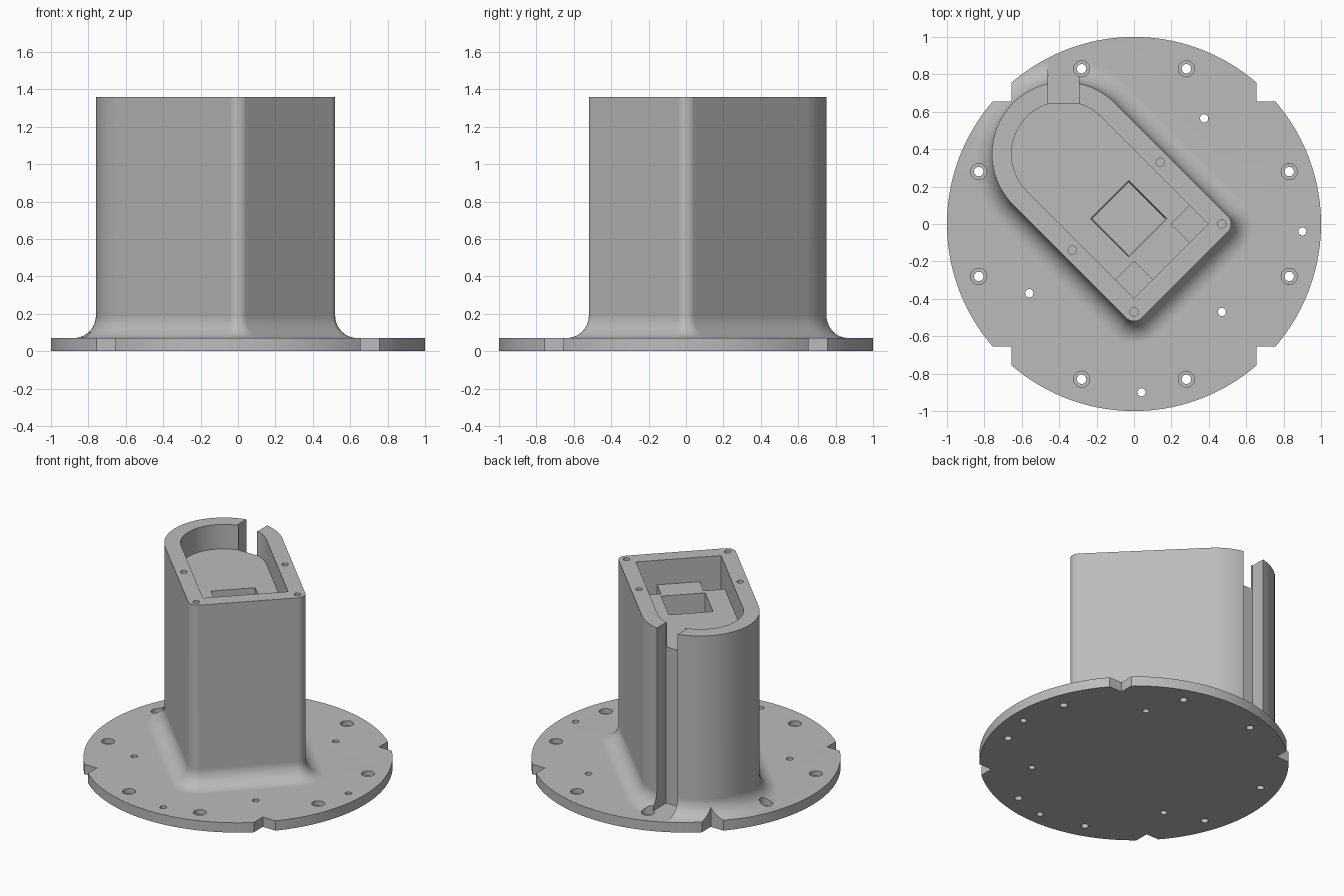
import bpy, bmesh
from math import sin, cos, pi, radians, sqrt

cube = bpy.data.objects.get("Cube")
if cube:
    bpy.data.objects.remove(cube, do_unlink=True)

PLATE, TOP, FLOOR = 0.07, 1.36, 1.185    # key heights
HALF, CORNER, FILLET = 0.385, 0.06, 0.12  # tower half width, corner and foot radius
END = -0.53                               # centre of the round end along the tower axis


def diagonal(u, v):
    """Tower axes to model axes: u runs towards +x -y, v towards +x +y."""
    return (u + v) / sqrt(2), (v - u) / sqrt(2)


def arc(cx, cy, r, start, stop, n):
    return [(cx + r * cos(radians(start + (stop - start) * i / n)),
             cy + r * sin(radians(start + (stop - start) * i / n))) for i in range(n + 1)]


def outline(h, c):
    """Outline round at one end and square at the other, with corner radius c."""
    pts = arc(END, 0, h, 90, 270, 40)
    k = h - c
    if c > 0:
        pts += arc(k, -k, c, -90, 0, 10) + arc(k, k, c, 0, 90, 10)
    else:
        pts += [(h, -h), (h, h)]
    return [diagonal(u, v) for u, v in pts]


def circle(x, y, r, n=24):
    return arc(x, y, r, 0, 360, n)[:-1]


def box(x0, x1, y0, y1):
    return [(x0, y0), (x1, y0), (x1, y1), (x0, y1)]


def loft(bm, rings):
    """Closed solid through (outline, height) rings."""
    loops = [[bm.verts.new((x, y, z)) for x, y in pts] for pts, z in rings]
    for a, b in zip(loops, loops[1:]):
        for i in range(len(a)):
            j = (i + 1) % len(a)
            bm.faces.new((a[i], a[j], b[j], b[i]))
    bm.faces.new(loops[0][::-1])
    bm.faces.new(loops[-1])


def solid(name, shapes):
    bm = bmesh.new()
    for rings in shapes:
        loft(bm, rings)
    bmesh.ops.recalc_face_normals(bm, faces=bm.faces[:])
    mesh = bpy.data.meshes.new(name)
    bm.to_mesh(mesh)
    bm.free()
    ob = bpy.data.objects.new(name, mesh)
    bpy.context.collection.objects.link(ob)
    return ob


def prism(pts, z0, z1):
    return [(pts, z0), (pts, z1)]


# Tower flowing through a rounded foot into an oversized plate
wide = outline(HALF + 0.9, CORNER + 0.9)
rings = [(wide, 0), (wide, PLATE)]
for i in range(11):
    a = pi / 2 * i / 10
    d = FILLET * (1 - sin(a))
    rings.append((outline(HALF + d, CORNER + d), PLATE + FILLET * (1 - cos(a))))
rings.append((outline(HALF, CORNER), TOP))
body = solid("tower_on_round_plate", [rings])

# Round rim of the plate
rim = solid("rim_cutter", [prism(circle(0, 0, 1, 128), -0.5, 2)])

# Rim notches, counterbored bolt holes, pin holes and blind screw holes
cuts = []
for sx in (-1, 1):
    for sy in (-1, 1):
        xs, ys = sorted((sx * 0.655, sx * 1.1)), sorted((sy * 0.655, sy * 1.1))
        cuts.append(prism(box(*xs, *ys), -0.2, 0.6))
        for x, y in ((0.28, 0.83), (0.83, 0.28)):
            bore, head = circle(sx * x, sy * y, 0.025), circle(sx * x, sy * y, 0.043)
            cuts.append([(bore, -0.1), (bore, 0.035), (head, 0.035), (head, 0.3)])
for x, y in ((0.375, 0.565), (0.9, -0.04), (0.47, -0.47), (0.04, -0.9), (-0.56, -0.37)):
    cuts.append(prism(circle(x, y, 0.022), -0.1, 0.3))
for x, y in ((0.47, 0), (0, -0.47), (0.14, 0.33), (-0.33, -0.14)):
    cuts.append(prism(circle(x, y, 0.022), TOP - 0.12, TOP + 0.1))
holes = solid("hole_cutter", cuts)

# Pocket in the top of the tower
pocket = solid("pocket_cutter", [prism(outline(0.28, 0), FLOOR, TOP + 0.1)])


def square(u, v, s):
    return [diagonal(u + a * s, v + b * s) for a, b in ((-1, -1), (1, -1), (1, 1), (-1, 1))]


# Cable slot, corner recesses and the deep square socket
slot = prism(box(-0.46, -0.295, 0.645, 1.1), PLATE, TOP + 0.2)
recesses = [prism(square(0.21, s * 0.21, 0.07), FLOOR - 0.12, FLOOR + 0.05) for s in (-1, 1)]
socket = [(square(-0.04, 0, 0.137), FLOOR - 0.45), (square(-0.04, 0, 0.145), FLOOR),
          (square(-0.04, 0, 0.145), FLOOR + 0.05)]
inner = solid("slot_and_socket_cutter", [slot, socket] + recesses)

# Carve the body
bpy.ops.object.select_all(action='DESELECT')
body.select_set(True)
bpy.context.view_layer.objects.active = body
for cutter, operation in ((rim, 'INTERSECT'), (holes, 'DIFFERENCE'),
                          (pocket, 'DIFFERENCE'), (inner, 'DIFFERENCE')):
    cutter.hide_render = True
    mod = body.modifiers.new("carve", 'BOOLEAN')
    mod.operation, mod.solver, mod.object = operation, 'EXACT', cutter
    bpy.ops.object.modifier_apply(modifier=mod.name)
    bpy.data.objects.remove(cutter, do_unlink=True)

# Smooth curves, crisp edges and clean flat faces
bpy.ops.object.shade_smooth_by_angle(angle=radians(30))
normals = body.modifiers.new("flat_face_normals", 'WEIGHTED_NORMAL')
normals.keep_sharp = True

# Single grey finish
grey = bpy.data.materials.new("plain_grey")
grey.use_nodes = True
colour = (0.5, 0.5, 0.5, 1)
grey.diffuse_color = colour
grey.node_tree.nodes["Principled BSDF"].inputs["Base Color"].default_value = colour
body.data.materials.clear()
body.data.materials.append(grey)
